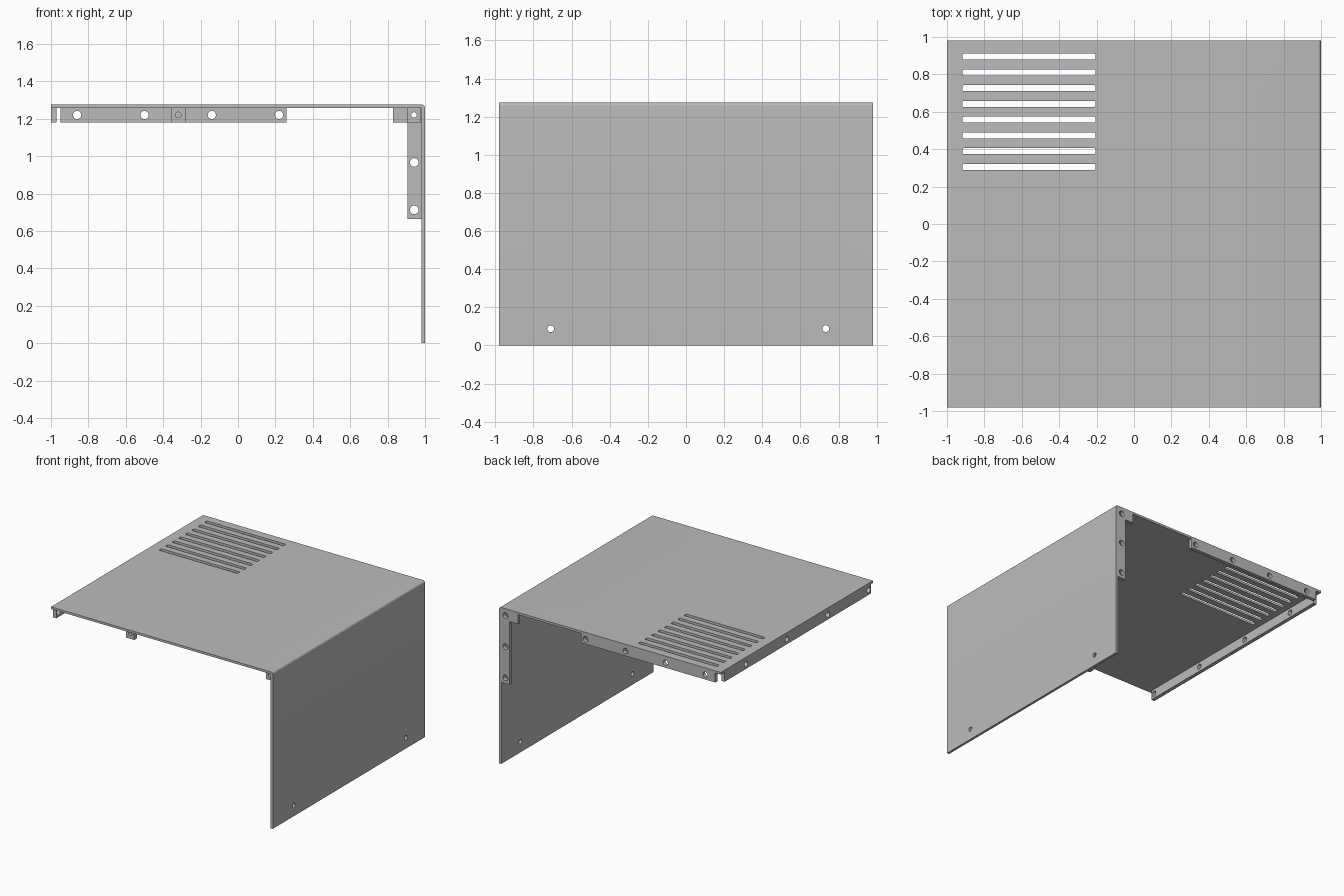
import bpy
import bmesh
from math import pi, sin, cos
from mathutils import Matrix

if "Cube" in bpy.data.objects:
    bpy.data.objects.remove(bpy.data.objects["Cube"], do_unlink=True)

grey = bpy.data.materials.new("sheet_metal_grey")
grey.use_nodes = True
grey.diffuse_color = (0.5, 0.5, 0.5, 1)
grey.node_tree.nodes["Principled BSDF"].inputs["Base Color"].default_value = (0.5, 0.5, 0.5, 1)

TOP = 1.275      # upper surface
UNDER = 1.257    # underside of the top sheet
LIP = 1.18       # bottom of the lips and tabs
MID = 1.22       # hole height in the lips
BACK = 0.98
INNER = 0.98     # inner face of the side wall
THICK = 0.03


def prism(name, profile, axis, start, end):
    """Extrude a 2D profile along y ((x, z) points) or z ((x, y) points) or x ((y, z) points)."""
    place = {"x": lambda a, b, t: (t, a, b),
             "y": lambda a, b, t: (a, t, b),
             "z": lambda a, b, t: (a, b, t)}[axis]
    bm = bmesh.new()
    face = bm.faces.new([bm.verts.new(place(a, b, start)) for a, b in profile])
    top = bmesh.ops.extrude_face_region(bm, geom=[face])["geom"]
    moved = [v for v in top if isinstance(v, bmesh.types.BMVert)]
    bmesh.ops.translate(bm, verts=moved, vec=place(0, 0, end - start))
    bmesh.ops.recalc_face_normals(bm, faces=bm.faces)
    mesh = bpy.data.meshes.new(name)
    bm.to_mesh(mesh)
    bm.free()
    mesh.materials.append(grey)
    obj = bpy.data.objects.new(name, mesh)
    bpy.context.scene.collection.objects.link(obj)
    return obj


def rect(a0, a1, b0, b1):
    return [(a0, b0), (a1, b0), (a1, b1), (a0, b1)]


def circle(a, b, r, n=24):
    return [(a + r * cos(2 * pi * i / n), b + r * sin(2 * pi * i / n)) for i in range(n)]


def rounded_rect(a0, a1, b0, b1, r, n=4):
    points = []
    corners = [(a1 - r, b1 - r), (a0 + r, b1 - r), (a0 + r, b0 + r), (a1 - r, b0 + r)]
    for k, (a, b) in enumerate(corners):
        for i in range(n + 1):
            t = pi / 2 * (k + i / n)
            points.append((a + r * cos(t), b + r * sin(t)))
    return points


def cut(obj, profiles, axis, start, end):
    """Cut every profile out of the part and bake the result."""
    for profile in profiles:
        cutter = prism("cutter", profile, axis, start, end)
        cutter.hide_render = True
        mod = obj.modifiers.new("hole", "BOOLEAN")
        mod.operation = "DIFFERENCE"
        mod.solver = "EXACT"
        mod.object = cutter
        bpy.context.view_layer.update()
        graph = bpy.context.evaluated_depsgraph_get()
        old = obj.data
        obj.data = bpy.data.meshes.new_from_object(obj.evaluated_get(graph))
        obj.modifiers.clear()
        bpy.data.meshes.remove(old)
        mesh = cutter.data
        bpy.data.objects.remove(cutter, do_unlink=True)
        bpy.data.meshes.remove(mesh)


# Folded sheet: top and side wall in one bent profile
r = 0.018
bend = [(1 - r + r * sin(pi / 2 * i / 8), TOP - r + r * cos(pi / 2 * i / 8)) for i in range(9)]
cover = prism("folded_cover", [(-1, UNDER), (-1, TOP)] + bend
              + [(1, 0), (INNER, 0), (INNER, UNDER)], "y", -BACK, BACK)

# Vent slots in the top and screw holes in the wall
slots = []
for i in range(8):
    y = 0.895 - 0.0843 * i
    slots.append(rounded_rect(-0.917, -0.206, y - 0.016, y + 0.016, 0.007))
cut(cover, slots, "z", 1.2, 1.3)
cut(cover, [circle(y, 0.088, 0.018) for y in (-0.71, 0.733)], "x", 0.9, 1.1)

# Back lip with four holes
back_lip = prism("back_lip", rect(-0.95, 0.26, LIP, UNDER), "y", BACK - THICK, BACK)
cut(back_lip, [circle(-0.86 + 0.36 * i, MID, 0.022) for i in range(4)], "y", 0.9, 1.1)

# Lip along the open edge with four holes
side_lip = prism("side_lip", rect(-0.955, 0.93, LIP, UNDER), "x", -1, -1 + THICK)
cut(side_lip, [circle(0.655 - 0.527 * i, MID, 0.022) for i in range(4)], "x", -1.1, -0.9)

# L-shaped bracket in the back corner
bracket = prism("corner_bracket", [(0.83, UNDER), (0.83, LIP), (0.905, LIP), (0.905, 0.665),
                                   (INNER, 0.665), (INNER, UNDER)], "y", BACK - THICK, BACK)
cut(bracket, [circle(0.942, z, 0.023) for z in (0.712, 0.966, MID)], "y", 0.9, 1.1)

# Small drilled tabs near the front edge
for name, x in (("front_middle_tab", -0.355), ("front_corner_tab", 0.905)):
    tab = prism(name, rect(x, x + 0.073, LIP, UNDER), "y", -0.935, -0.895)
    cut(tab, [circle(x + 0.036, MID, 0.015)], "y", -1, -0.8)

# Smooth only the bend and the hole walls
for obj in bpy.context.scene.collection.objects:
    if obj.type == "MESH" and obj.data.materials and obj.data.materials[0] == grey:
        bpy.ops.object.select_all(action="DESELECT")
        obj.select_set(True)
        bpy.context.view_layer.objects.active = obj
        bpy.ops.object.shade_smooth_by_angle(angle=pi / 6)
